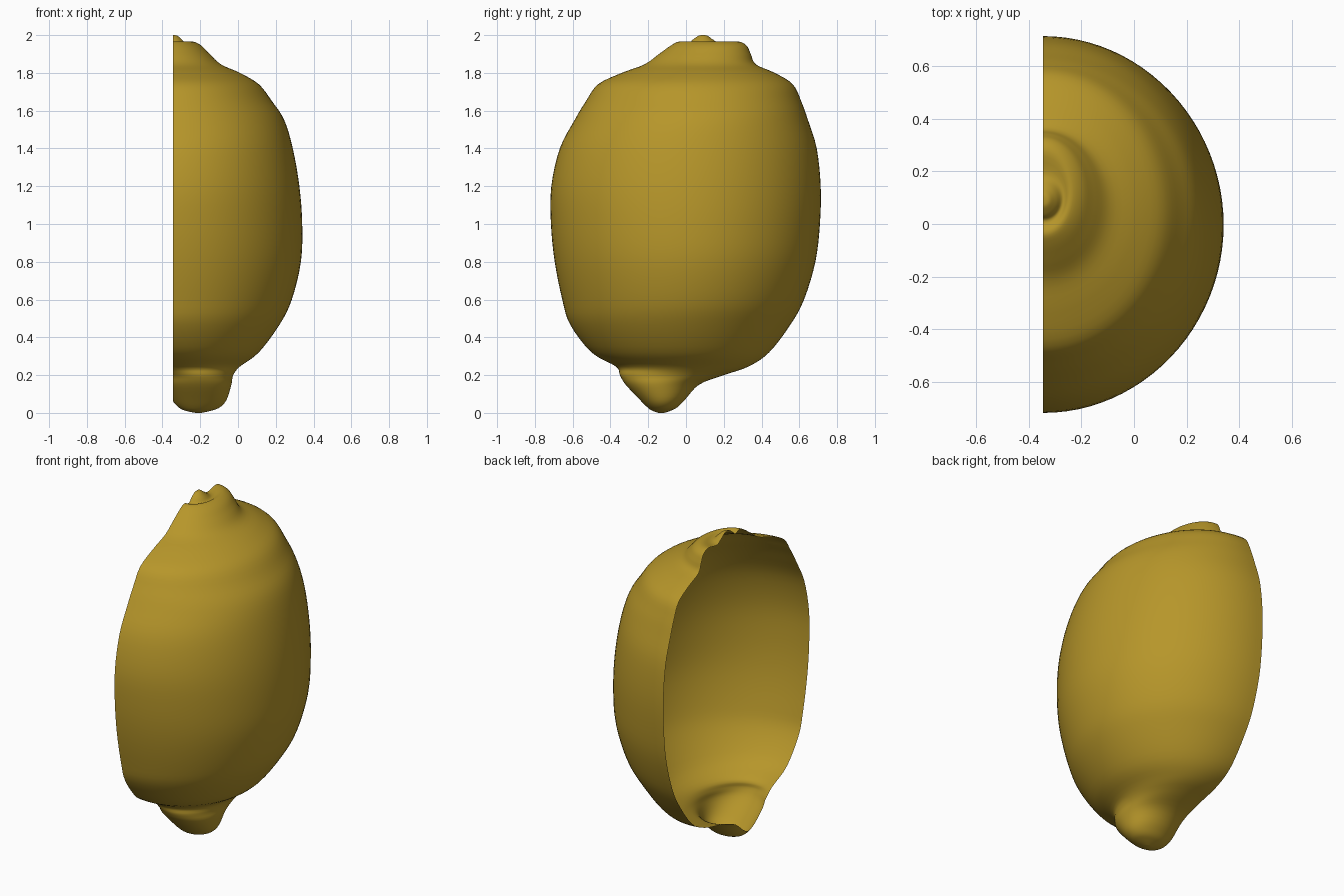
import bpy, bmesh, math
from mathutils import Vector

if "Cube" in bpy.data.objects:
    bpy.data.objects.remove(bpy.data.objects["Cube"])

CUT_X = -0.345   # plane where the fruit is sliced open
SEGS = 96        # points round each ring
STEPS = 4        # smooth rings between two listed rings

# Rings from bottom nub to stem: z, centre x, centre y, radius x, radius y
RINGS = [
    (0.0, -.21, -.13, .015, .015),
    (.012, -.21, -.13, .07, .05),
    (.03, -.205, -.125, .11, .08),
    (.07, -.205, -.125, .145, .12),
    (.15, -.215, -.125, .18, .195),
    (.20, -.225, -.075, .20, .275),
    (.245, -.26, -.02, .27, .35),
    (.32, -.31, -.03, .42, .47),
    (.467, -.345, -.03, .565, .583),
    (.60, -.345, -.015, .63, .64),
    (.80, -.345, -.005, .678, .69),
    (1.0, -.345, -.003, .685, .712),
    (1.2, -.345, 0, .67, .713),
    (1.4, -.345, .012, .635, .68),
    (1.55, -.345, .028, .59, .618),
    (1.65, -.345, .04, .525, .57),
    (1.74, -.345, .05, .455, .515),
    (1.80, -.345, .065, .355, .405),
    (1.845, -.345, .075, .255, .295),
    (1.90, -.345, .10, .195, .243),
    (1.945, -.345, .12, .15, .20),
    (1.966, -.345, .12, .105, .155),
    (1.952, -.345, .10, .075, .09),
    (1.975, -.345, .09, .05, .055),
    (1.996, -.345, .09, .025, .025),
    (2.0, -.345, .09, .006, .006),
]


def smooth_rings(rings):
    """Catmull-Rom interpolation through the listed rings."""
    rows = [Vector(r) for r in rings]
    out = []
    for i in range(len(rows) - 1):
        p0, p1 = rows[max(i - 1, 0)], rows[i]
        p2, p3 = rows[i + 1], rows[min(i + 2, len(rows) - 1)]
        for s in range(STEPS):
            t = s / STEPS
            out.append(0.5 * (2 * p1 + (p2 - p0) * t
                              + (2 * p0 - 5 * p1 + 4 * p2 - p3) * t * t
                              + (3 * p1 - p0 - 3 * p2 + p3) * t ** 3))
    return out + [rows[-1]]


# Lemon peel: loft the whole fruit
bm = bmesh.new()
loops = []
for z, cx, cy, rx, ry in smooth_rings(RINGS):
    loop = []
    for j in range(SEGS):
        a = 2 * math.pi * j / SEGS
        loop.append(bm.verts.new((cx + rx * math.cos(a), cy + ry * math.sin(a), max(z, 0))))
    loops.append(loop)
for low, high in zip(loops, loops[1:]):
    for j in range(SEGS):
        k = (j + 1) % SEGS
        bm.faces.new((low[j], low[k], high[k], high[j]))
bm.faces.new(loops[0][::-1])
bm.faces.new(loops[-1])

# Slice it open, leaving a hollow half
bmesh.ops.bisect_plane(bm, geom=bm.verts[:] + bm.edges[:] + bm.faces[:], dist=1e-5,
                       plane_co=(CUT_X, 0, 0), plane_no=(1, 0, 0), clear_inner=True)
for f in bm.faces:
    f.smooth = True

mesh = bpy.data.meshes.new("lemon_half")
bm.to_mesh(mesh)
bm.free()
peel = bpy.data.materials.new("lemon yellow")
peel.diffuse_color = (0.47, 0.305, 0.023, 1)
peel.use_nodes = True
peel.node_tree.nodes["Principled BSDF"].inputs["Base Color"].default_value = peel.diffuse_color
mesh.materials.append(peel)
bpy.context.collection.objects.link(bpy.data.objects.new("lemon_half", mesh))
